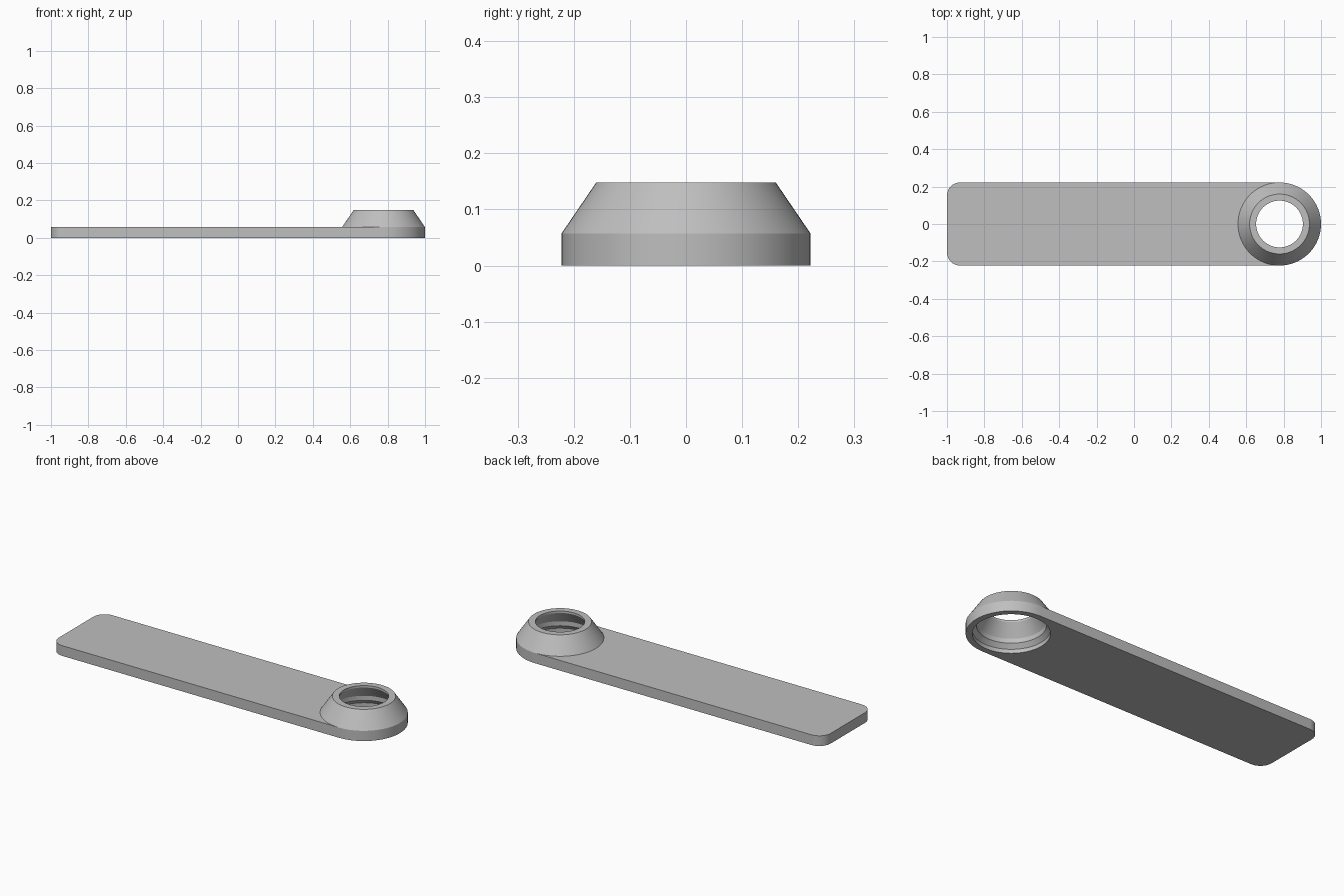
import bpy, bmesh
from math import sin, cos, pi, radians

cube = bpy.data.objects.get("Cube")
if cube:
    bpy.data.objects.remove(cube)

CENTRE, RADIUS, THICK, HEIGHT = 0.778, 0.222, 0.057, 0.148
SEGMENTS, CORNER = 64, 0.07

grey = bpy.data.materials.new("grey plastic")
grey.use_nodes = True
grey.diffuse_color = (0.52, 0.52, 0.52, 1)
grey.node_tree.nodes["Principled BSDF"].inputs["Base Color"].default_value = grey.diffuse_color

# Closed collar section as (radius, height): outside first, then the stepped bore
section = [(RADIUS, 0), (RADIUS, THICK), (0.16, HEIGHT),
           (0.125, HEIGHT), (0.125, 0.137), (0.17, 0.07),
           (0.17, 0.045), (0.19, 0.022), (0.19, 0)]

bm = bmesh.new()

# Tapered collar, open where the flat handle joins its outer wall
rings = []
for i in range(SEGMENTS):
    a = 2 * pi * i / SEGMENTS
    rings.append([bm.verts.new((CENTRE + r * cos(a), r * sin(a), z)) for r, z in section])
quarter = SEGMENTS // 4
for i in range(SEGMENTS):
    here, there = rings[i], rings[(i + 1) % SEGMENTS]
    for j in range(len(section)):
        if j == 0 and quarter <= i < 3 * quarter:
            continue
        k = (j + 1) % len(section)
        bm.faces.new((here[j], there[j], there[k], here[k]))

# Flat handle with two rounded corners, meeting the collar along a half circle
corners = []
for side, start in ((-1, 1.5 * pi), (1, pi)):
    for s in range(9):
        a = start - s * pi / 16
        corners.append((-1 + CORNER + CORNER * cos(a),
                        side * (RADIUS - CORNER) + CORNER * sin(a)))
low = [bm.verts.new((x, y, 0)) for x, y in corners]
high = [bm.verts.new((x, y, THICK)) for x, y in corners]
arc = rings[quarter:3 * quarter + 1]
bottom = [r[0] for r in arc] + low
top = [r[1] for r in arc] + high
bm.faces.new(bottom)
bm.faces.new(top)
edge = len(arc) - 1
for i in range(edge, len(top)):
    j = (i + 1) % len(top)
    bm.faces.new((bottom[i], bottom[j], top[j], top[i]))

bmesh.ops.recalc_face_normals(bm, faces=bm.faces)
bmesh.ops.triangulate(bm, faces=[f for f in bm.faces if len(f.verts) > 4])

mesh = bpy.data.meshes.new("handle_with_collar")
bm.to_mesh(mesh)
bm.free()
mesh.materials.append(grey)
body = bpy.data.objects.new("handle_with_collar", mesh)
bpy.context.collection.objects.link(body)

bpy.ops.object.select_all(action="DESELECT")
body.select_set(True)
bpy.context.view_layer.objects.active = body
bpy.ops.object.shade_smooth_by_angle(angle=radians(20))
